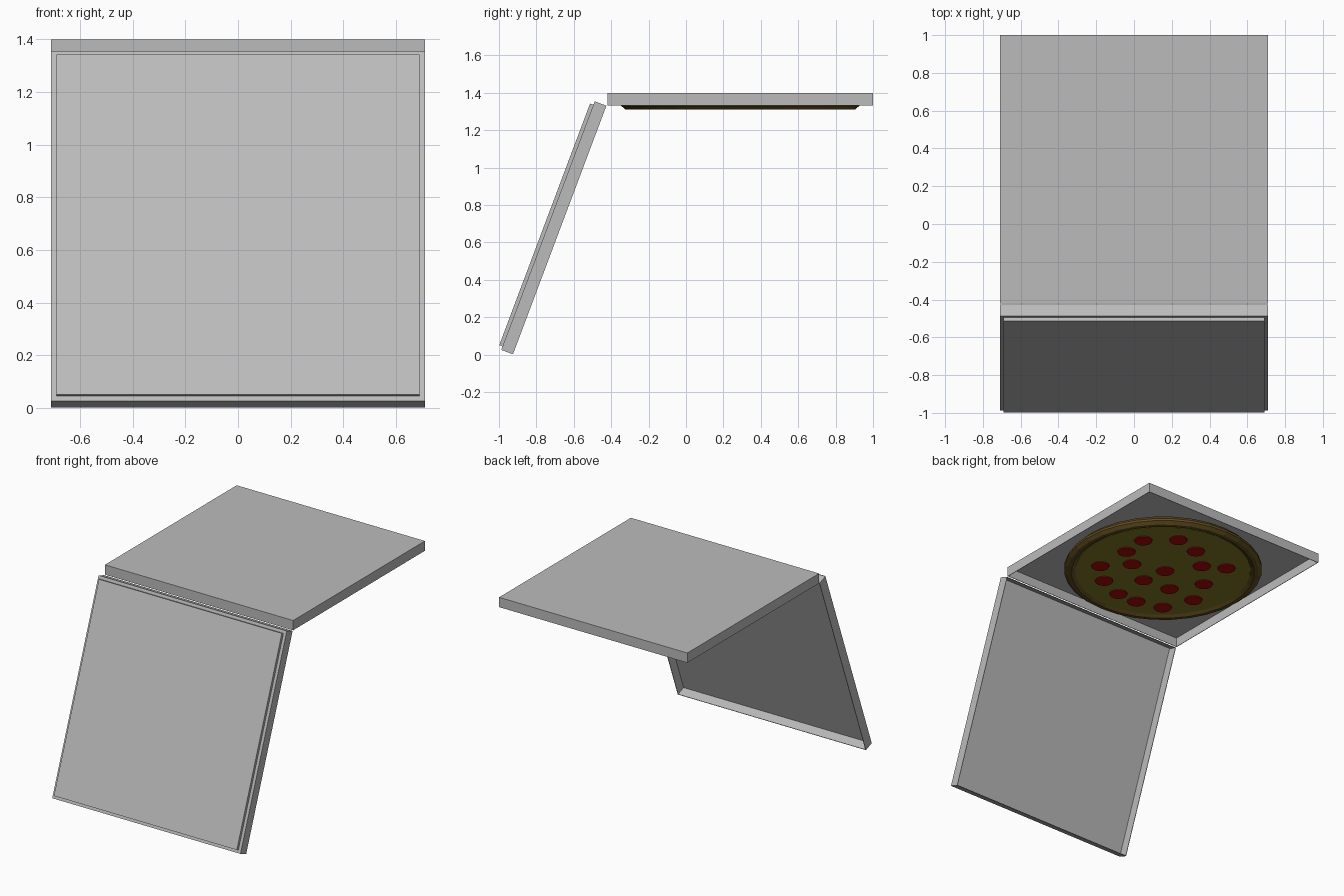
import bpy, bmesh, math
from mathutils import Matrix

cube = bpy.data.objects.get("Cube")
if cube:
    bpy.data.objects.remove(cube, do_unlink=True)


def material(name, rgb):
    m = bpy.data.materials.new(name)
    m.use_nodes = True
    m.diffuse_color = (*rgb, 1)
    bsdf = next(n for n in m.node_tree.nodes if n.type == 'BSDF_PRINCIPLED')
    bsdf.inputs["Base Color"].default_value = (*rgb, 1)
    return m


CARD = material("grey cardboard", (0.5, 0.5, 0.5))
CRUST = material("brown crust", (0.12, 0.075, 0.014))
CHEESE = material("olive cheese", (0.22, 0.19, 0.018))
SAUSAGE = material("dark red sausage", (0.38, 0.003, 0.003))

SIDE, DEPTH = 1.42, 0.067
CENTRE_Y = 0.29


def finish(name, bm, mat, matrix=Matrix()):
    bmesh.ops.recalc_face_normals(bm, faces=bm.faces)
    mesh = bpy.data.meshes.new(name)
    bm.to_mesh(mesh)
    bm.free()
    mesh.materials.append(mat)
    ob = bpy.data.objects.new(name, mesh)
    ob.matrix_world = matrix
    bpy.context.scene.collection.objects.link(ob)
    return ob


def block(sx, sy, z0, z1):
    bm = bmesh.new()
    size = Matrix.Diagonal((sx, sy, z1 - z0, 1))
    bmesh.ops.create_cube(bm, size=1, matrix=Matrix.Translation((0, 0, (z0 + z1) / 2)) @ size)
    return bm


def tray(name, matrix):
    """Thin-walled square tray, open towards local -z."""
    bm = block(SIDE, SIDE, -DEPTH, 0)
    bmesh.ops.recalc_face_normals(bm, faces=bm.faces)
    bottom = [f for f in bm.faces if f.normal.z < -0.9]
    bmesh.ops.delete(bm, geom=bottom, context='FACES_ONLY')
    ob = finish(name, bm, CARD, matrix)
    # Normals of an open shell are made to face outward before thickening
    if max(ob.data.polygons, key=lambda p: p.center.z).normal.z < 0:
        ob.data.flip_normals()
    wall = ob.modifiers.new("wall thickness", 'SOLIDIFY')
    wall.thickness = 0.005
    wall.offset = -1
    return ob


def lathe(name, profile, mat, steps=32):
    """Closed profile of (radius, z) points turned round the vertical axis."""
    bm = bmesh.new()
    verts = [bm.verts.new((r, 0, z)) for r, z in profile]
    edges = [bm.edges.new(pair) for pair in zip(verts, verts[1:])]
    bmesh.ops.spin(bm, geom=verts + edges, cent=(0, 0, 0), axis=(0, 0, 1),
                   angle=math.tau, steps=steps)
    bmesh.ops.remove_doubles(bm, verts=bm.verts, dist=0.0005)
    return finish(name, bm, mat, Matrix.Translation((0, CENTRE_Y, 0)))


# Box base, lying upside down, and the lid hanging from its front edge
tray("box_base", Matrix.Translation((0, CENTRE_Y, 1.4)))
lid_pose = Matrix.Translation((0, -0.738, 0.69)) @ Matrix.Rotation(math.radians(69.4), 4, 'X')
tray("box_lid", lid_pose)

# Raised square panel on the outside of the lid
finish("lid_panel", block(SIDE - 0.04, SIDE - 0.04, -0.002, 0.019), CARD, lid_pose)

# Pizza crust with a raised rim, and the cheese disc inside it
lathe("pizza_crust", [(0, 1.393), (0.57, 1.393), (0.61, 1.375), (0.637, 1.345), (0.637, 1.33),
                      (0.615, 1.312), (0.59, 1.31), (0.565, 1.325), (0, 1.327)], CRUST)
lathe("pizza_cheese", [(0, 1.328), (0.567, 1.328), (0.565, 1.322), (0, 1.321)], CHEESE)

# Sausage slices, placed relative to the pizza centre
SLICES = [(.35, .22), (.18, .37), (.34, .04), (0, .33), (.35, -.21), (.21, -.06),
          (-.01, .01), (-.15, .21), (-.29, .29), (.21, -.34), (.02, -.17), (-.18, -.15),
          (-.31, .04), (.03, -.41), (-.12, -.41), (-.3, -.36), (-.39, -.16)]
bm = bmesh.new()
for x, y in SLICES:
    bmesh.ops.create_cone(bm, cap_ends=True, segments=16, radius1=0.057, radius2=0.06,
                          depth=0.008, matrix=Matrix.Translation((x, y, 1.32)))
finish("sausage_slices", bm, SAUSAGE, Matrix.Translation((0, CENTRE_Y, 0)))
